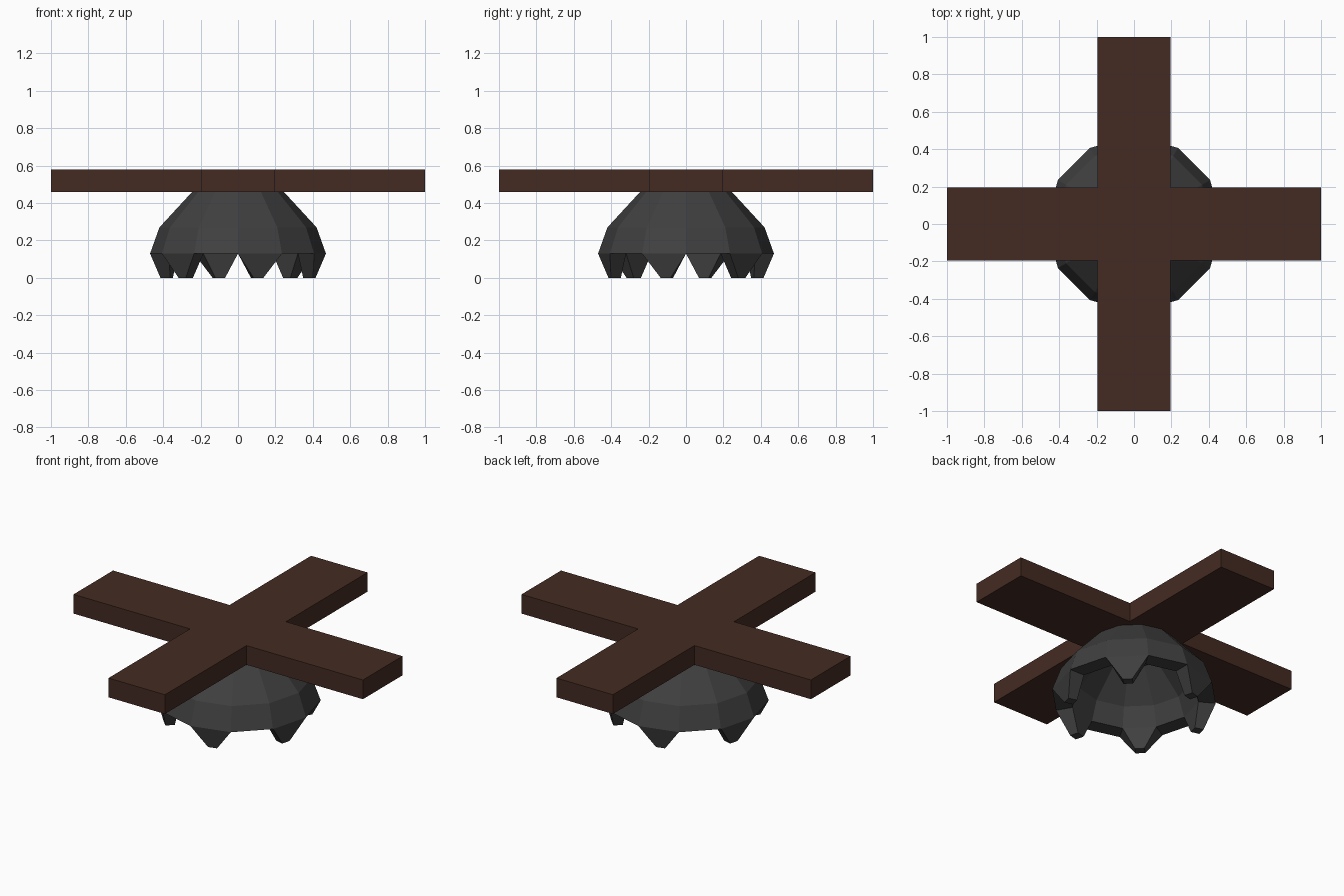
import bpy, bmesh, math

if "Cube" in bpy.data.objects:
    bpy.data.objects.remove(bpy.data.objects["Cube"])

SIDES = 12


def material(name, rgb):
    m = bpy.data.materials.new(name)
    m.diffuse_color = (*rgb, 1)
    m.use_nodes = True
    m.node_tree.nodes["Principled BSDF"].inputs["Base Color"].default_value = m.diffuse_color
    return m


def finish(bm, name, mat):
    bmesh.ops.recalc_face_normals(bm, faces=bm.faces)
    mesh = bpy.data.meshes.new(name)
    bm.to_mesh(mesh)
    bm.free()
    mesh.materials.append(mat)
    obj = bpy.data.objects.new(name, mesh)
    bpy.context.collection.objects.link(obj)
    return obj


brown = material("dark brown wood", (0.058, 0.024, 0.016))
grey = material("charcoal grey", (0.050, 0.050, 0.050))

# Cross of flat beams: one plus-shaped outline, extruded upward
w, z0, z1 = 0.195, 0.46, 0.58
bm = bmesh.new()
outline = []
for k in range(4):
    c, s = round(math.cos(k * math.pi / 2)), round(math.sin(k * math.pi / 2))
    for x, y in ((w, -w), (1, -w), (1, w)):
        outline.append(bm.verts.new((c * x - s * y, s * x + c * y, z0)))
base = bm.faces.new(outline)
ext = bmesh.ops.extrude_face_region(bm, geom=[base])
bmesh.ops.translate(bm, vec=(0, 0, z1 - z0),
                    verts=[v for v in ext["geom"] if isinstance(v, bmesh.types.BMVert)])
if not base.is_valid or len(bm.faces) < 14:
    bm.faces.new(outline)
finish(bm, "cross_beams", brown)

# Hollow faceted dome: profile runs up the outside and down the inside
bm = bmesh.new()
outer = [(0.47, 0.13), (0.42, 0.27), (0.245, 0.46), (0.20, 0.50)]
inner = [(0.17, 0.42), (0.33, 0.25), (0.37, 0.13)]
rings = []
for r, z in outer + inner:
    rings.append([bm.verts.new((r * math.cos(2 * math.pi * i / SIDES),
                                r * math.sin(2 * math.pi * i / SIDES), z))
                  for i in range(SIDES)])
top = len(outer) - 1
for k in range(len(rings) - 1):
    if k == top:
        continue
    for i in range(SIDES):
        j = (i + 1) % SIDES
        bm.faces.new((rings[k][i], rings[k][j], rings[k + 1][j], rings[k + 1][i]))
bm.faces.new(rings[top])
bm.faces.new(rings[top + 1])

# Rim, with a tapered tooth on every second segment
out, inn = rings[0], rings[-1]
h = 0.027
for i in range(SIDES):
    j = (i + 1) % SIDES
    root = [out[i], out[j], inn[j], inn[i]]
    if i % 2 == 0:
        bm.faces.new(root)
        continue
    a = 2 * math.pi * (i + 0.5) / SIDES
    tip = []
    for dr, dt in ((h, -h), (h, h), (-h, h), (-h, -h)):
        r = 0.395 + dr
        tip.append(bm.verts.new((r * math.cos(a) - dt * math.sin(a),
                                 r * math.sin(a) + dt * math.cos(a), 0)))
    for k in range(4):
        n = (k + 1) % 4
        bm.faces.new((root[k], root[n], tip[n], tip[k]))
    bm.faces.new(tip)
finish(bm, "toothed_dome", grey)
